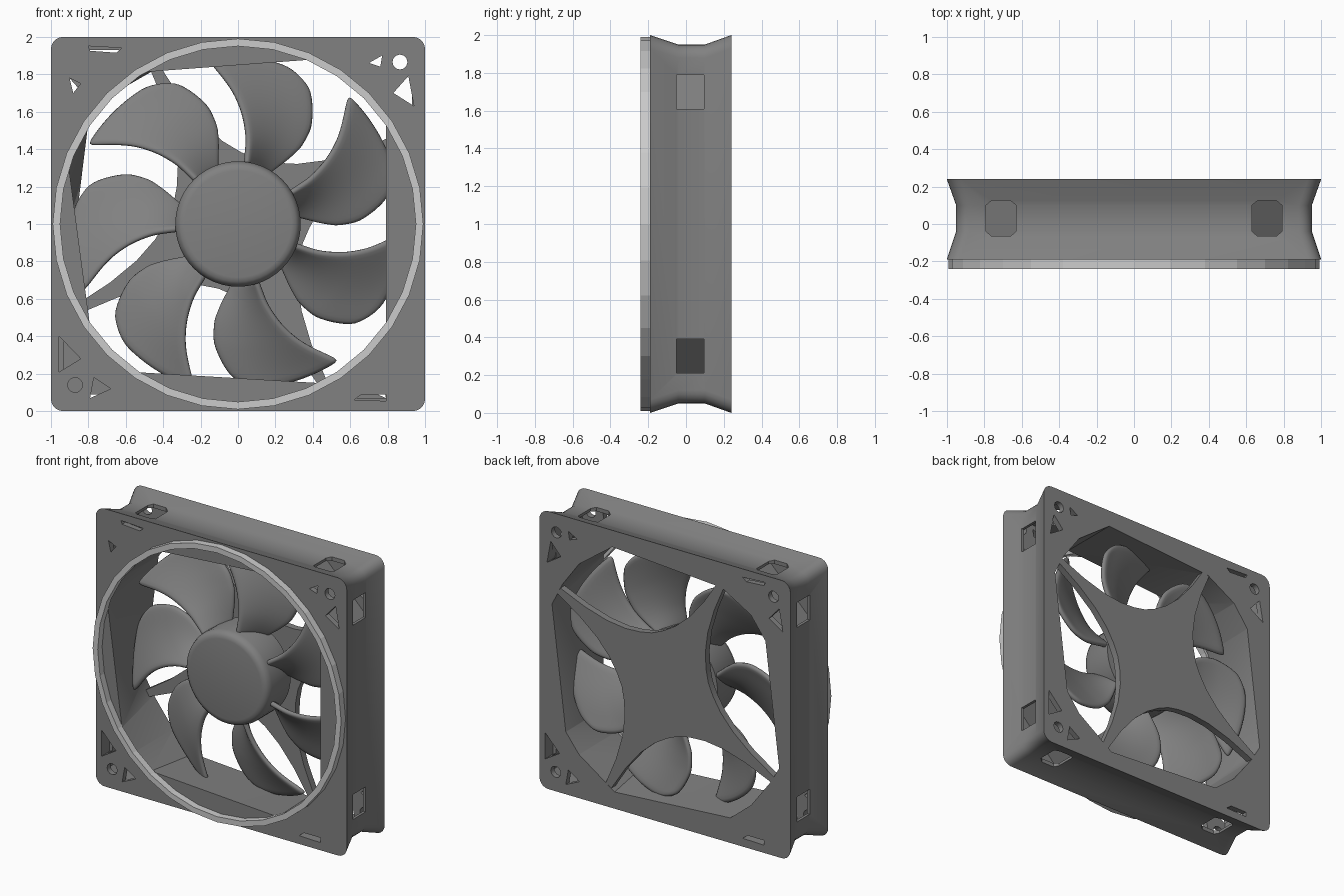
import bpy, bmesh, math

if "Cube" in bpy.data.objects:
    bpy.data.objects.remove(bpy.data.objects["Cube"])

dark = bpy.data.materials.new("dark_grey")
dark.diffuse_color = (0.22, 0.22, 0.22, 1)
dark.use_nodes = True
dark.node_tree.nodes["Principled BSDF"].inputs["Base Color"].default_value = dark.diffuse_color
light = bpy.data.materials.new("light_grey")
light.diffuse_color = (0.55, 0.55, 0.55, 1)
light.use_nodes = True
light.node_tree.nodes["Principled BSDF"].inputs["Base Color"].default_value = light.diffuse_color


def finish(name, bm, mat=None, smooth=None):
    bmesh.ops.recalc_face_normals(bm, faces=bm.faces)
    me = bpy.data.meshes.new(name)
    bm.to_mesh(me)
    bm.free()
    ob = bpy.data.objects.new(name, me)
    bpy.context.collection.objects.link(ob)
    if mat:
        me.materials.append(mat)
    if smooth:
        shade(ob, smooth)
    return ob


def shade(ob, angle):
    bpy.ops.object.select_all(action='DESELECT')
    ob.select_set(True)
    bpy.context.view_layer.objects.active = ob
    bpy.ops.object.shade_smooth_by_angle(angle=math.radians(angle))


def loft(bm, loops, closed=False):
    """Join loops of points; cap both ends, or close into a tube ring."""
    rings = [[bm.verts.new(p) for p in lp] for lp in loops]
    n = len(rings[0])
    pairs = list(zip(rings, rings[1:] + rings[:1])) if closed else list(zip(rings, rings[1:]))
    for a, b in pairs:
        for i in range(n):
            bm.faces.new((a[i], a[(i + 1) % n], b[(i + 1) % n], b[i]))
    if not closed:
        bm.faces.new(rings[0])
        bm.faces.new(rings[-1])


def prism(bm, pts, y0, y1):
    # pts are (x, z) measured from the fan axis
    loft(bm, [[(x, y, z + 1) for x, z in pts] for y in (y0, y1)])


def circle(r, n, cx=0, cz=0):
    return [(cx + r * math.cos(2 * math.pi * i / n), cz + r * math.sin(2 * math.pi * i / n)) for i in range(n)]


def cut(ob, bm):
    cutter = finish("cutter", bm)
    cutter.hide_render = True
    mod = ob.modifiers.new("cut", 'BOOLEAN')
    mod.operation, mod.solver, mod.object = 'DIFFERENCE', 'EXACT', cutter
    bpy.context.view_layer.objects.active = ob
    bpy.ops.object.modifier_apply(modifier=mod.name)
    bpy.data.objects.remove(cutter)


# Frame: rounded square with waisted sides
def rounded_square(s, y, r=0.07):
    out = []
    for k, (cx, cz) in enumerate([(1, 1), (-1, 1), (-1, -1), (1, -1)]):
        for i in range(6):
            a = math.radians(90 * k + 18 * i)
            out.append((cx * (s - r) + r * math.cos(a), y, 1 + cz * (s - r) + r * math.sin(a)))
    return out


bm = bmesh.new()
loft(bm, [rounded_square(s, y) for s, y in [(1, -.19), (.95, -.04), (.95, .1), (1, .24)]])
frame = finish("frame", bm, dark)

# Faceted opening, slightly different in front and back
corners = [(.685, .685), (-.685, .685), (-.685, -.685), (.685, -.685)]
front = [(.79, .56), (.42, .88), (-.52, .81), (-.81, .53), (-.905, .32),
         (-.79, -.54), (-.56, -.79), (.45, -.85), (.79, -.55)]
back = [(.82, .5), (.42, .88), (-.45, .82), (-.8, .53), (-.91, -.36),
        (-.84, -.48), (-.52, -.82), (.4, -.88), (.79, -.55), (.9, .34)]
bm = bmesh.new()
for pts, y in ((front + corners, -.195), (back + corners, .245)):
    for x, z in pts:
        bm.verts.new((x, y, z + 1))
bmesh.ops.convex_hull(bm, input=bm.verts)
cut(frame, bm)

# Hollow corners
bm = bmesh.new()
for sx in (1, -1):
    for sz in (1, -1):
        prism(bm, [(sx * .93, sz * .52), (sx * .93, sz * .88), (sx * .88, sz * .93), (sx * .52, sz * .93)], -.15, .2)
cut(frame, bm)

# Slots through the sides into the corners
slot = [(.63, -.04), (.66, -.065), (.76, -.065), (.79, -.04), (.79, .1), (.76, .125), (.66, .125), (.63, .1)]
side = [(.61, -.05), (.79, -.05), (.79, .095), (.61, .095)]
bm = bmesh.new()
for a in (1, -1):
    for b in (1, -1):
        loft(bm, [[(a * u, y, 1 + b * w) for u, y in slot] for w in (.9, 1.05)])
        loft(bm, [[(a * w, y, 1 + b * u) for u, y in side] for w in (.9, 1.05)])
cut(frame, bm)

# Small holes in the face plates: the back mostly repeats the front turned half round
top_left = [[(-.8, .95), (-.62, .94), (-.65, .915), (-.79, .925)],
            [(-.9, .78), (-.84, .75), (-.88, .7)]]
top_right = [[(.7, .86), (.77, .9), (.76, .84)],
             circle(.04, 12, .865, .865),
             [(.83, .7), (.94, .63), (.91, .79)]]
bottom = [[(-.955, -.6), (-.84, -.72), (-.955, -.79)],
          circle(.04, 12, -.87, -.86),
          [(-.77, -.82), (-.68, -.88), (-.79, -.93)],
          [(.62, -.94), (.66, -.91), (.79, -.91), (.79, -.945)]]


def flip(shapes):
    return [[(-x, z) for x, z in s] for s in shapes]


bm = bmesh.new()
for h in top_left + top_right + bottom:
    prism(bm, h, -.3, -.1)
for h in top_left[:1] + flip(top_right[1:]) + top_right + flip(bottom):
    prism(bm, h, .15, .3)
cut(frame, bm)
shade(frame, 32)

# Front ring
bm = bmesh.new()
loft(bm, [[(x, y, z + 1) for x, z in circle(r, 32)]
          for r, y in [(.99, -.24), (.99, -.19), (.95, -.19), (.95, -.24)]], closed=True)
finish("front_ring", bm, light)

# Back plate with four tapering arms
arm = [(.255, -.255), (.33, -.195), (.43, -.135), (.57, -.082), (.75, -.045), (.98, -.024),
       (.98, .024), (.75, .045), (.57, .082), (.43, .135), (.33, .195)]
pts = []
for k in range(4):
    a = math.radians(28 + 90 * k)
    pts += [(d * math.cos(a) - w * math.sin(a), d * math.sin(a) + w * math.cos(a)) for d, w in arm]
bm = bmesh.new()
prism(bm, pts, .19, .239)
finish("back_plate", bm, dark, 30)

# Hub and motor
bm = bmesh.new()
loft(bm, [[(x, y, z + 1) for x, z in circle(r, 48)] for r, y in
          [(.285, -.14), (.308, -.135), (.325, -.12), (.335, -.09), (.335, .12)]])
finish("hub", bm, dark, 40)
bm = bmesh.new()
prism(bm, circle(.27, 32), .1, .2)
finish("motor", bm, dark, 30)


# Blades: angle of both edges against radius, swept and pitched
def interp(table, x):
    for (x0, y0), (x1, y1) in zip(table, table[1:]):
        if x <= x1:
            return y0 + (y1 - y0) * (x - x0) / (x1 - x0)
    return table[-1][1]


lead = [(.3, 163), (.36, 159), (.42, 155.5), (.52, 153), (.64, 155), (.75, 160.5), (.85, 166.5), (.91, 170)]
trail = [(.3, 186), (.45, 187), (.58, 190.5), (.7, 195), (.85, 202), (.91, 204)]
tip = [(0, .82), (.06, .855), (.18, .885), (.5, .895), (1, .91)]
for k in range(7):
    bm = bmesh.new()
    grid = []
    for i in range(13):
        row = []
        for j in range(11):
            t, s = i / 12, j / 10
            r = .3 + (interp(tip, s) - .3) * t
            a0, a1 = interp(lead, r), interp(trail, r)
            a = math.radians(a0 + (a1 - a0) * s + 360 * k / 7)
            y0, y1 = .1 + .05 * t, -.08 + .08 * t
            y = y0 + (y1 - y0) * s + .02 * math.sin(math.pi * s)
            row.append(bm.verts.new((r * math.cos(a), y, 1 + r * math.sin(a))))
        grid.append(row)
    for i in range(12):
        for j in range(10):
            bm.faces.new((grid[i][j], grid[i + 1][j], grid[i + 1][j + 1], grid[i][j + 1]))
    blade = finish("blade_%d" % (k + 1), bm, dark, 60)
    solid = blade.modifiers.new("thickness", 'SOLIDIFY')
    solid.thickness, solid.offset = .035, 0
    blade.modifiers.new("round", 'SUBSURF').levels = 1
    blade.modifiers["round"].render_levels = 1
